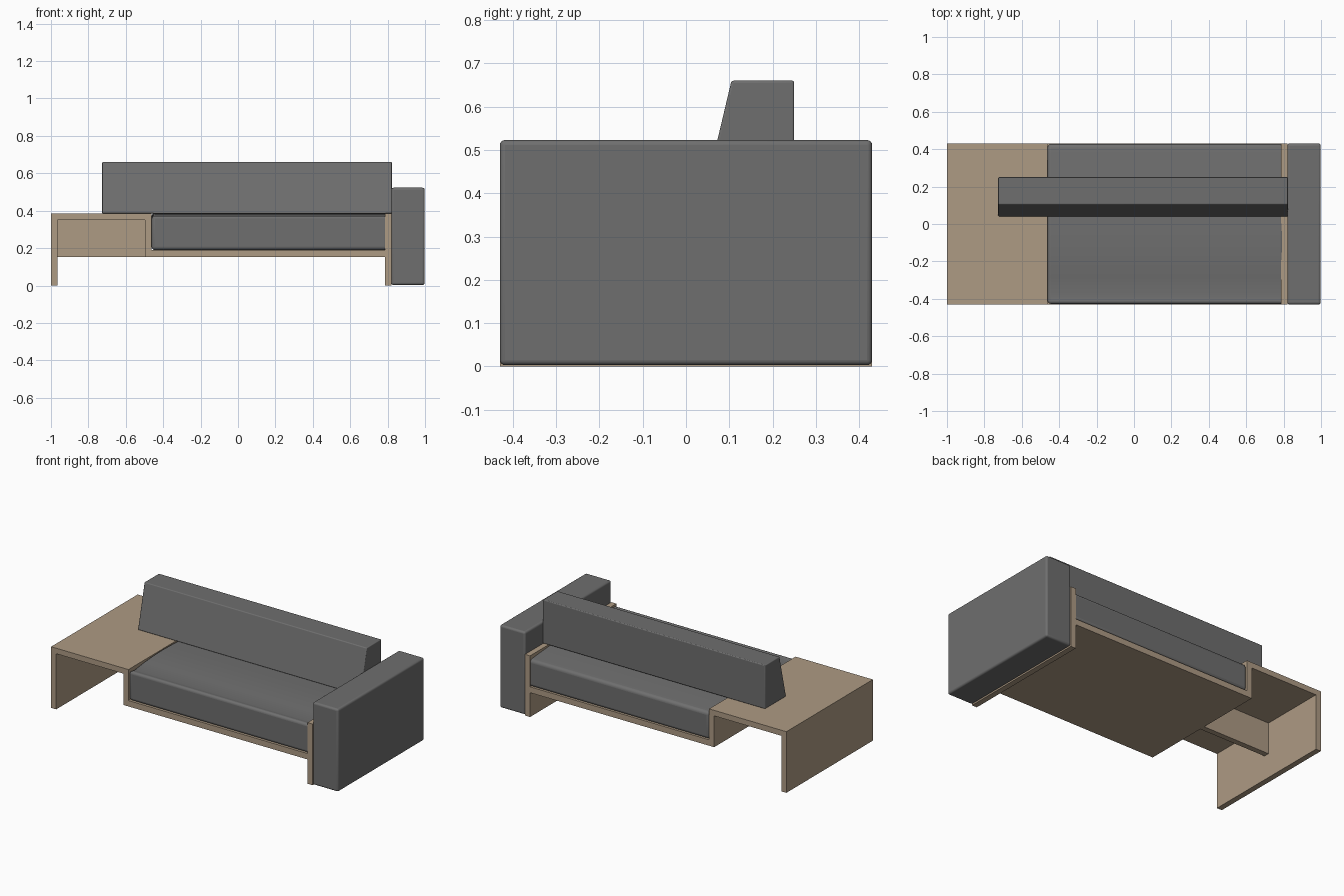
import bpy, bmesh

if "Cube" in bpy.data.objects:
    bpy.data.objects.remove(bpy.data.objects["Cube"])


def material(name, rgb):
    m = bpy.data.materials.new(name)
    m.diffuse_color = (*rgb, 1.0)
    m.use_nodes = True
    m.node_tree.nodes["Principled BSDF"].inputs["Base Color"].default_value = m.diffuse_color
    return m


WOOD = material("light_wood", (0.42, 0.325, 0.23))
FABRIC = material("grey_fabric", (0.158, 0.158, 0.158))


def finish(obj, mat, bevel=0.0):
    """Add material, optional rounded edges and smooth shading."""
    obj.data.materials.append(mat)
    if bevel:
        b = obj.modifiers.new("rounded_edges", "BEVEL")
        b.width, b.segments = bevel, 4
        b.limit_method = 'ANGLE'
        bpy.ops.object.select_all(action='DESELECT')
        obj.select_set(True)
        bpy.context.view_layer.objects.active = obj
        bpy.ops.object.shade_smooth_by_angle(angle=0.6)


def extrude(name, profile, axis, lo, hi, mat, bevel=0.0):
    """Extrude a closed 2D profile along x (points are y,z) or y (points are x,z)."""
    bm = bmesh.new()

    def place(p, t):
        return (t, p[0], p[1]) if axis == 'x' else (p[0], t, p[1])
    a = [bm.verts.new(place(p, lo)) for p in profile]
    b = [bm.verts.new(place(p, hi)) for p in profile]
    n = len(profile)
    bm.faces.new(a)
    bm.faces.new(b)
    for i in range(n):
        j = (i + 1) % n
        bm.faces.new((a[i], a[j], b[j], b[i]))
    bmesh.ops.recalc_face_normals(bm, faces=bm.faces)
    me = bpy.data.meshes.new(name)
    bm.to_mesh(me)
    bm.free()
    obj = bpy.data.objects.new(name, me)
    bpy.context.collection.objects.link(obj)
    finish(obj, mat, bevel)
    return obj


def box(name, x0, x1, y0, y1, z0, z1, mat, bevel=0.0):
    return extrude(name, [(x0, z0), (x1, z0), (x1, z1), (x0, z1)], 'y', y0, y1, mat, bevel)


D = 0.43  # half depth

# Wooden frame: one folded board forming table, drop, seat base and right panel
extrude("wood_frame", [
    (-1.0, 0), (-0.965, 0), (-0.965, 0.35), (-0.497, 0.35), (-0.497, 0.153),
    (0.785, 0.153), (0.785, 0), (0.82, 0), (0.82, 0.385), (0.785, 0.385),
    (0.785, 0.19), (-0.462, 0.19), (-0.462, 0.385), (-1.0, 0.385)],
    'y', -D, D, WOOD)

# Stiffening panel hidden under the side table
box("table_brace", -0.965, -0.497, -0.0175, 0.0175, 0.153, 0.35, WOOD)

# Crowned seat cushion
crown = [(-0.427, 0.19), (-0.427, 0.376)]
for i in range(9):
    y = -0.38 + i * 0.095
    crown.append((y, 0.3885 - 0.26 * (y + 0.095) ** 2 if y < 0.02 else 0.3885 - 0.1 * (y + 0.095) ** 2 - 0.0025))
crown += [(0.428, 0.358), (0.428, 0.19)]
extrude("seat_cushion", crown, 'x', -0.462, 0.8, FABRIC, 0.018)

# Wedge-shaped back cushion
extrude("back_cushion", [(0.04, 0.385), (0.25, 0.385), (0.25, 0.66), (0.105, 0.66)],
        'x', -0.726, 0.823, FABRIC, 0.005)

# Upholstered arm block
box("arm_block", 0.82, 0.998, -D, D, 0.003, 0.523, FABRIC, 0.012)
